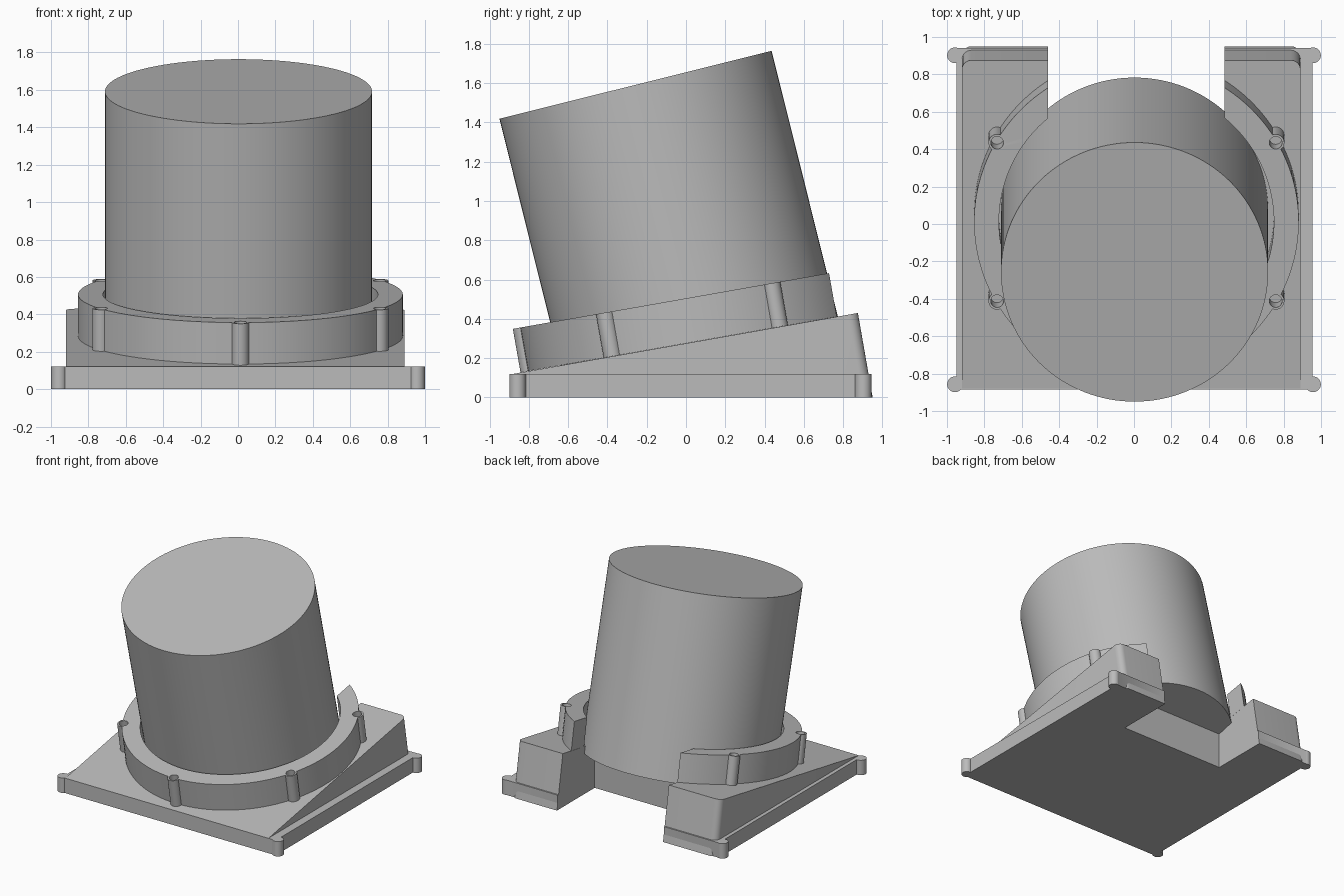
import bpy, bmesh
from math import radians, sin, cos
from mathutils import Matrix, Vector

if "Cube" in bpy.data.objects:
    bpy.data.objects.remove(bpy.data.objects["Cube"])

grey = bpy.data.materials.new("plain grey")
grey.use_nodes = True
GREY = (0.5, 0.5, 0.5, 1)
grey.diffuse_color = GREY
grey.node_tree.nodes["Principled BSDF"].inputs["Base Color"].default_value = GREY


def add_object(name, bm, matrix=Matrix()):
    bmesh.ops.recalc_face_normals(bm, faces=bm.faces)
    mesh = bpy.data.meshes.new(name)
    bm.to_mesh(mesh)
    bm.free()
    mesh.materials.append(grey)
    mesh.transform(matrix)
    obj = bpy.data.objects.new(name, mesh)
    bpy.context.collection.objects.link(obj)
    return obj


def box(name, lo, hi):
    lo, hi = Vector(lo), Vector(hi)
    bm = bmesh.new()
    bmesh.ops.create_cube(bm, size=1)
    return add_object(name, bm, Matrix.Translation((lo + hi) / 2)
                      @ Matrix.Diagonal((*(hi - lo), 1)))


def cylinder(name, radius, z0, z1, matrix=Matrix(), segments=128):
    bm = bmesh.new()
    bmesh.ops.create_cone(bm, cap_ends=True, segments=segments,
                          radius1=radius, radius2=radius, depth=z1 - z0)
    return add_object(name, bm, matrix @ Matrix.Translation((0, 0, (z0 + z1) / 2)))


def combine(obj, other, operation, remove=True):
    mod = obj.modifiers.new("combine", "BOOLEAN")
    mod.object, mod.operation, mod.solver = other, operation, "EXACT"
    bpy.context.view_layer.objects.active = obj
    bpy.ops.object.modifier_apply(modifier=mod.name)
    if remove:
        bpy.data.objects.remove(other)


def smooth(obj):
    bpy.ops.object.select_all(action="DESELECT")
    obj.select_set(True)
    bpy.context.view_layer.objects.active = obj
    bpy.ops.object.shade_smooth_by_angle(angle=radians(30))


# Helper volume for the opening at the back
notch = box("notch_cutter", (-0.46, 0.47, -0.2), (0.485, 1.2, 1.2))
notch.hide_render = True

# Base plate with round corner lugs
plate = box("base_plate", (-0.95, -0.885, 0), (0.955, 0.94, 0.12))
for x in (-0.957, 0.957):
    for y in (-0.857, 0.902):
        lug = cylinder("lug", 0.042, 0, 0.12, Matrix.Translation((x, y, 0)), 32)
        combine(plate, lug, "UNION")
combine(plate, notch, "DIFFERENCE", remove=False)
smooth(plate)

# Sloped wedge: side profile extruded across, back corners rounded
bm = bmesh.new()
profile = [(-0.88, 0.05), (-0.88, 0.12), (0.875, 0.43), (0.95, 0.0), (0.8, 0.0)]
face = bm.faces.new([bm.verts.new((-0.92, y, z)) for y, z in profile])
extruded = bmesh.ops.extrude_face_region(bm, geom=[face])["geom"]
bmesh.ops.translate(bm, vec=(1.81, 0, 0),
                    verts=[v for v in extruded if isinstance(v, bmesh.types.BMVert)])
back_edges = [e for e in bm.edges if all(v.co.y > 0.85 for v in e.verts)
              and abs(e.verts[0].co.z - e.verts[1].co.z) > 0.3]
bmesh.ops.bevel(bm, geom=back_edges, offset=0.05, segments=6, profile=0.5,
                affect="EDGES")
wedge = add_object("sloped_wedge", bm)
combine(wedge, notch, "DIFFERENCE", remove=False)
smooth(wedge)

# Tilted collar with screw bosses, open at the back
tilt = Matrix.Translation((0.013, 0.05, 0.285)) @ Matrix.Rotation(radians(10), 4, "X")
HEIGHT = 0.225
collar = cylinder("collar", 0.868, 0, HEIGHT, tilt)
combine(collar, cylinder("bore", 0.735, -0.1, 0.4, tilt), "DIFFERENCE")
for degrees in (-150, -90, -30, 30, 150):
    a = radians(degrees)
    place = tilt @ Matrix.Translation((0.86 * cos(a), 0.86 * sin(a), 0))
    combine(collar, cylinder("boss", 0.046, 0, HEIGHT, place, 32), "UNION")
    combine(collar, cylinder("hole", 0.034, 0.08, 0.3, place, 32), "DIFFERENCE")
combine(collar, notch, "DIFFERENCE")
smooth(collar)

# Large leaning cylinder
lean = Matrix.Translation((0.003, 0.09, 0.2)) @ Matrix.Rotation(radians(14), 4, "X")
drum = cylinder("main_cylinder", 0.714, 0, 1.434, lean)
smooth(drum)
